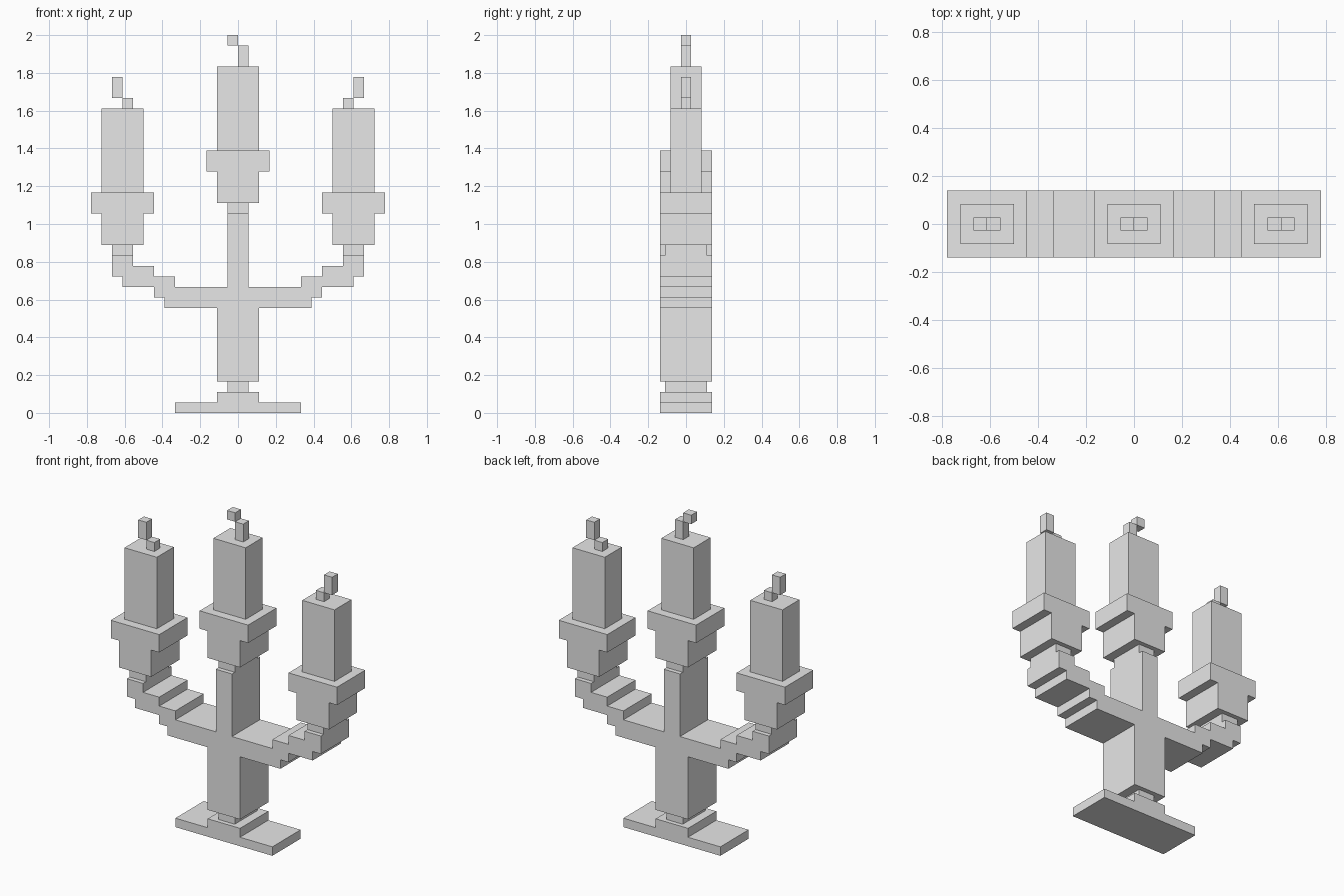
import bpy
import bmesh

cube = bpy.data.objects.get("Cube")
if cube:
    bpy.data.objects.remove(cube, do_unlink=True)

U = 2 / 36  # one block of the grid

grey = bpy.data.materials.new("plain_grey")
grey.use_nodes = True
grey.diffuse_color = (0.8, 0.8, 0.8, 1)
bsdf = next(n for n in grey.node_tree.nodes if n.type == 'BSDF_PRINCIPLED')
bsdf.inputs["Base Color"].default_value = (0.8, 0.8, 0.8, 1)


def extrude(name, outline, half_depth, x=0, z=0):
    """Extrude an x-z outline, given in blocks, evenly to front and back."""
    bm = bmesh.new()
    verts = [bm.verts.new(((x + px) * U, -half_depth * U, (z + pz) * U))
             for px, pz in outline]
    face = bm.faces.new(verts)
    new = bmesh.ops.extrude_face_region(bm, geom=[face])["geom"]
    moved = [v for v in new if isinstance(v, bmesh.types.BMVert)]
    bmesh.ops.translate(bm, verts=moved, vec=(0, 2 * half_depth * U, 0))
    bmesh.ops.recalc_face_normals(bm, faces=bm.faces)
    mesh = bpy.data.meshes.new(name)
    bm.to_mesh(mesh)
    bm.free()
    mesh.materials.append(grey)
    obj = bpy.data.objects.new(name, mesh)
    bpy.context.collection.objects.link(obj)
    return obj


def symmetric(half):
    """Complete a right-hand outline with its mirror image."""
    return half + [(-px, pz) for px, pz in reversed(half) if px]


def block(name, x0, x1, z0, z1, half_depth):
    return extrude(name, [(x0, z0), (x1, z0), (x1, z1), (x0, z1)], half_depth)


# Stepped foot and the recessed neck above it
extrude("foot", symmetric([(6, 0), (6, 1), (2, 1), (2, 2)]), 2.5)
block("foot_neck", -1, 1, 2, 3, 2)

# Stem with both stepped arms, as one outline
extrude("stem_and_arms", symmetric([
    (2, 3), (2, 10), (7, 10), (7, 11), (8, 11), (8, 12), (11, 12), (11, 13),
    (12, 13), (12, 15), (10, 15), (10, 14), (8, 14), (8, 13), (6, 13),
    (6, 12), (1, 12), (1, 19)]), 2.5)

# Neck, holder and candle on each of the three ends
cup = symmetric([(2, 0), (2, 3), (3, 3), (3, 5)])
for side, x, z in (("right", -11, 15), ("middle", 0, 19), ("left", 11, 15)):
    block(side + "_holder_neck", x - 1, x + 1, z, z + 1, 2)
    extrude(side + "_holder", cup, 2.5, x, z + 1)
    block(side + "_candle", x - 2, x + 2, z + 6, z + 14, 1.5)

# Wicks and flames: the outer pair is mirrored, the middle one leans the other way
block("middle_wick", 0, 1, 33, 35, 0.5)
block("middle_flame", -1, 0, 35, 36, 0.5)
for side, s in (("right", -1), ("left", 1)):
    block(side + "_wick", s * 10, s * 11, 29, 30, 0.5)
    block(side + "_flame", s * 11, s * 12, 30, 32, 0.5)
